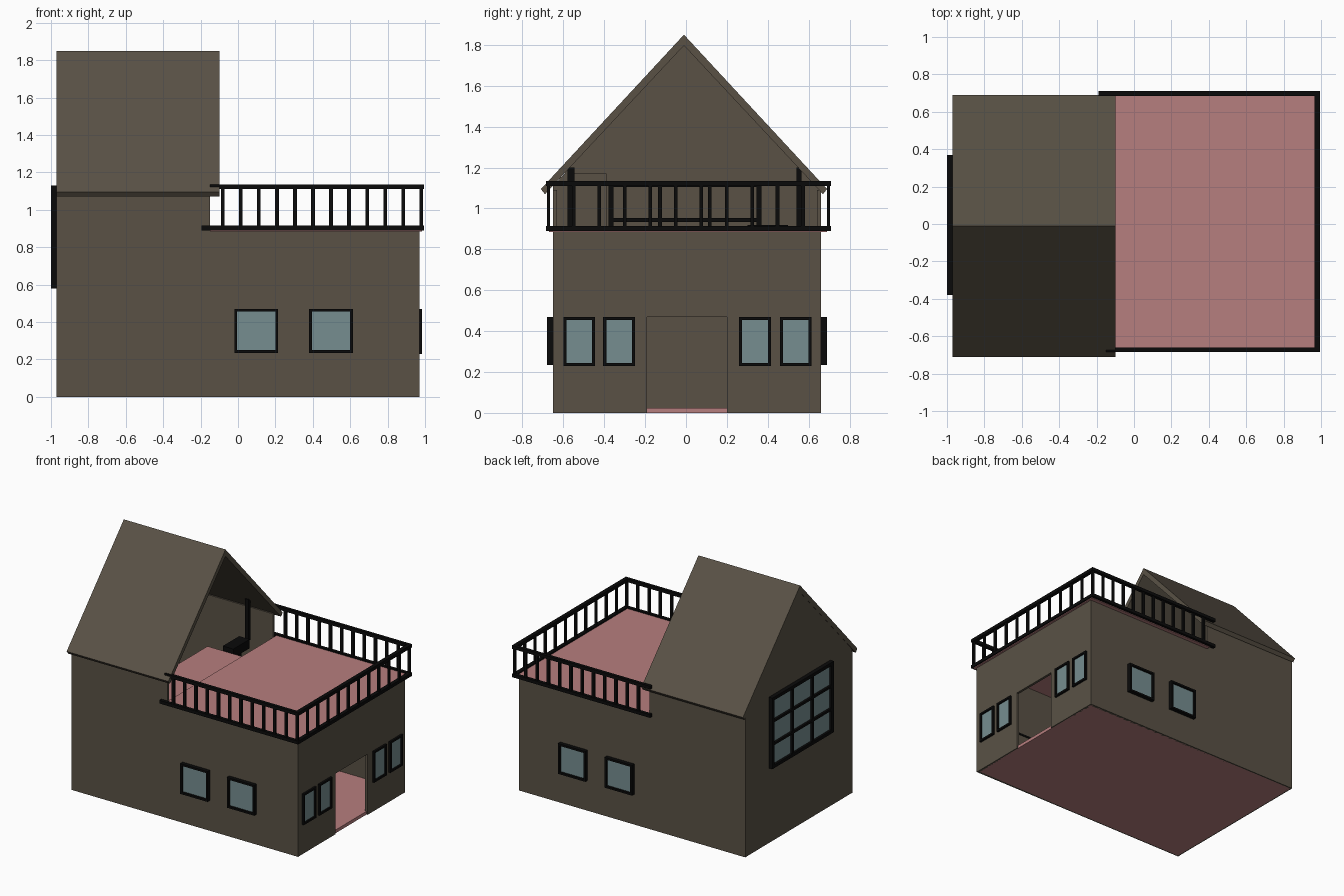
import bpy, bmesh

if "Cube" in bpy.data.objects:
    bpy.data.objects.remove(bpy.data.objects["Cube"])


def mat(name, c):
    m = bpy.data.materials.new(name)
    m.diffuse_color = (*c, 1)
    m.use_nodes = True
    m.node_tree.nodes["Principled BSDF"].inputs["Base Color"].default_value = m.diffuse_color
    return m


BROWN = mat("wall_brown", (0.10, 0.083, 0.06))
PINK = mat("floor_pink", (0.47, 0.21, 0.21))
BLACK = mat("trim_black", (0.003, 0.003, 0.003))
GLASS = mat("glass", (0.18, 0.27, 0.28))


def finish(bm, name, m):
    bmesh.ops.recalc_face_normals(bm, faces=bm.faces)
    me = bpy.data.meshes.new(name)
    bm.to_mesh(me)
    bm.free()
    me.materials.append(m)
    ob = bpy.data.objects.new(name, me)
    bpy.context.collection.objects.link(ob)
    return ob


def boxes(name, m, items):
    """One object from boxes given as (x0, x1, y0, y1, z0, z1)."""
    bm = bmesh.new()
    for x0, x1, y0, y1, z0, z1 in items:
        vs = bmesh.ops.create_cube(bm, size=1)["verts"]
        for v in vs:
            v.co = (x1 if v.co.x > 0 else x0, y1 if v.co.y > 0 else y0, z1 if v.co.z > 0 else z0)
    return finish(bm, name, m)


def prism(name, m, pts, axis, a, b):
    """Extrude a 2D profile (horizontal, z) along x or y from a to b."""
    bm = bmesh.new()
    f = bm.faces.new([bm.verts.new((a, p, z) if axis == "x" else (p, a, z)) for p, z in pts])
    new = bmesh.ops.extrude_face_region(bm, geom=[f])["geom"]
    d = (b - a, 0, 0) if axis == "x" else (0, b - a, 0)
    bmesh.ops.translate(bm, vec=d, verts=[v for v in new if isinstance(v, bmesh.types.BMVert)])
    return finish(bm, name, m)


def window(name, axis, a, b, u0, u1, z0, z1, n=1, t=0.015):
    """Framed window: a..b is the depth along axis, n x n panes."""
    def place(u, v, w, y, d0, d1):
        return (d0, d1, u, v, w, y) if axis == "x" else (u, v, d0, d1, w, y)
    bars = []
    for i in range(n + 1):
        k = t if i in (0, n) else t * 0.7
        u = u0 + (u1 - u0 - k) * i / n
        z = z0 + (z1 - z0 - k) * i / n
        bars += [place(u, u + k, z0, z1, a, b), place(u0, u1, z, z + k, a, b)]
    boxes(name + "_frame", BLACK, bars)
    g = (b - a) * 0.3
    boxes(name + "_glass", GLASS, [place(u0 + t / 2, u1 - t / 2, z0 + t / 2, z1 - t / 2, a + g, b - g)])


# Ground floor, roof deck and loft floor
boxes("ground_floor", PINK, [(-0.96, 0.96, -0.64, 0.65, 0.0, 0.025)])
boxes("roof_deck", PINK, [(-0.15, 0.985, -0.67, 0.69, 0.885, 0.905)])
boxes("loft_floor", PINK, [(-0.45, -0.15, -0.63, 0.27, 0.88, 0.9)])

# Long side walls, stepped up under the roof
side = [(-0.97, 0), (0.97, 0), (0.97, 0.9), (-0.15, 0.9), (-0.15, 1.09), (-0.97, 1.09)]
prism("front_wall", BROWN, side, "y", -0.65, -0.63)
prism("back_wall", BROWN, side, "y", 0.64, 0.66)

# Gable end wall and door wall
prism("gable_wall", BROWN, [(-0.65, 0), (0.66, 0), (0.66, 1.09), (-0.01, 1.81), (-0.65, 1.11)],
      "x", -0.969, -0.95)
prism("door_wall", BROWN, [(-0.65, 0), (-0.19, 0), (-0.19, 0.47), (0.2, 0.47), (0.2, 0),
                           (0.66, 0), (0.66, 0.9), (-0.65, 0.9)], "x", 0.95, 0.969)

# Gable roof
prism("roof", BROWN, [(-0.71, 1.095), (-0.01, 1.85), (0.69, 1.095), (0.67, 1.07),
                      (-0.01, 1.797), (-0.69, 1.07)], "x", -0.971, -0.1)

# Windows
for x in (-0.02, 0.38):
    window("front_window", "y", -0.68, -0.625, x, x + 0.235, 0.235, 0.47)
    window("back_window", "y", 0.635, 0.69, x, x + 0.235, 0.235, 0.47)
for y in (-0.6, -0.405, 0.26, 0.46):
    window("door_side_window", "x", 0.945, 0.985, y, y + 0.155, 0.23, 0.47)
window("gable_window", "x", -1.0, -0.94, -0.38, 0.37, 0.58, 1.13, 3, 0.025)

# Deck railing: rails on three sides, then balusters
rails = []
for z in (0.89, 1.11):
    x0 = -0.195 if z < 1 else -0.15
    rails += [(x0, 0.995, -0.685, -0.66, z, z + 0.025), (-0.19, 0.995, 0.685, 0.71, z, z + 0.025),
              (0.965, 0.995, -0.685, 0.71, z, z + 0.025)]
boxes("deck_rails", BLACK, rails)
posts = []
for i in range(12):
    x = 0.98 - i * 0.0965
    for y in (-0.673, 0.697):
        posts.append((x - 0.01, x + 0.01, y - 0.008, y + 0.008, 0.9, 1.12))
for i in range(1, 11):
    y = -0.673 + 1.37 * i / 11
    posts.append((0.972, 0.988, y - 0.009, y + 0.009, 0.9, 1.12))
boxes("deck_balusters", BLACK, posts)

# Posts and wall stub under the open gable
boxes("loft_posts", BLACK, [(-0.32, -0.29, -0.58, -0.545, 0.88, 1.2),
                            (-0.32, -0.29, 0.54, 0.565, 0.88, 1.2)])
boxes("loft_side_panel", BROWN, [(-0.4, -0.38, -0.545, -0.39, 0.9, 1.17)])

# Stair from the ground floor up to the deck
boxes("stair", BLACK, [(-0.9 + i * 0.07, -0.81 + i * 0.07, 0.3, 0.5, i * 0.1 + 0.05, i * 0.1 + 0.12)
                       for i in range(9)])
